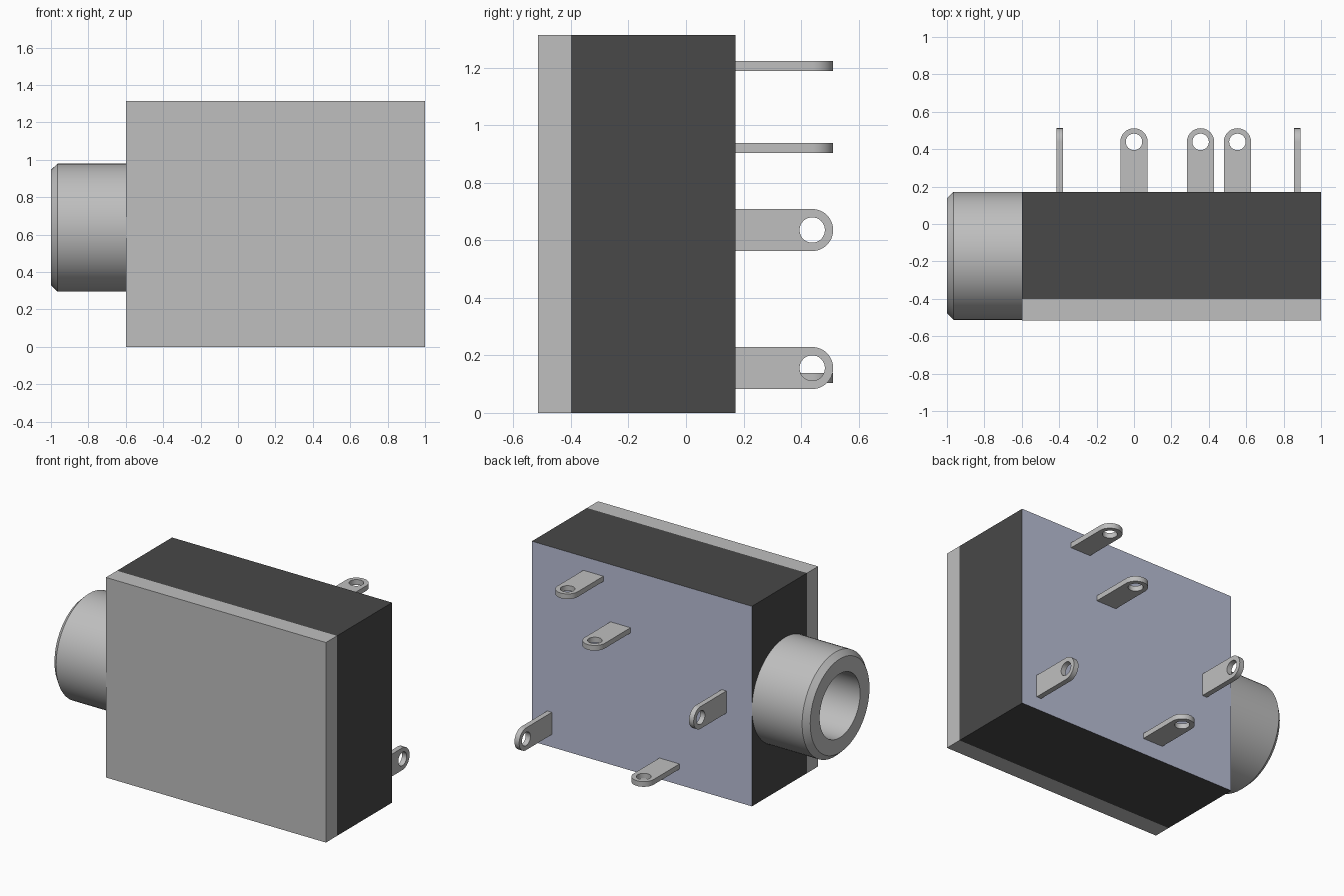
import bpy, bmesh, math
from mathutils import Matrix, Vector

cube = bpy.data.objects.get("Cube")
if cube:
    bpy.data.objects.remove(cube, do_unlink=True)


def material(name, rgb):
    m = bpy.data.materials.new(name)
    m.use_nodes = True
    m.diffuse_color = (*rgb, 1)
    m.node_tree.nodes["Principled BSDF"].inputs["Base Color"].default_value = (*rgb, 1)
    return m


GREY = material("metal grey", (0.52, 0.52, 0.52))
DARK = material("dark plastic", (0.065, 0.065, 0.065))
BLUE = material("pale blue grey", (0.49, 0.52, 0.67))


def finish(name, bm, *mats):
    bmesh.ops.recalc_face_normals(bm, faces=bm.faces)
    me = bpy.data.meshes.new(name)
    bm.to_mesh(me)
    bm.free()
    ob = bpy.data.objects.new(name, me)
    bpy.context.collection.objects.link(ob)
    for m in mats:
        me.materials.append(m)
    return ob


def smooth(ob):
    bpy.ops.object.select_all(action='DESELECT')
    ob.select_set(True)
    bpy.context.view_layer.objects.active = ob
    bpy.ops.object.shade_smooth_by_angle(angle=math.radians(30))


def box(name, lo, hi, *mats):
    bm = bmesh.new()
    lo, hi = Vector(lo), Vector(hi)
    bmesh.ops.create_cube(bm, size=1, matrix=Matrix.Translation((lo + hi) / 2) @ Matrix.Diagonal((*(hi - lo), 1)))
    if len(mats) > 1:  # rear face takes the second colour
        bm.normal_update()
        for f in bm.faces:
            f.material_index = int(f.normal.y > 0.9)
    return finish(name, bm, *mats)


# Housing and its front cover
box("housing", (-0.6, -0.4, 0), (1, 0.172, 1.315), DARK, BLUE)
box("front_cover", (-0.6, -0.515, 0), (1, -0.4, 1.315), GREY)

# Hollow socket barrel: (x, radius) profile swept round the x axis
AXIS_Y, AXIS_Z, SEG = -0.17, 0.638, 64
profile = [(-0.6, 0.342), (-0.965, 0.342), (-1.0, 0.308), (-1.0, 0.21), (-0.6, 0.21)]
bm = bmesh.new()
rings = []
for x, r in profile:
    rings.append([bm.verts.new((x, AXIS_Y + r * math.cos(2 * math.pi * i / SEG),
                                AXIS_Z + r * math.sin(2 * math.pi * i / SEG))) for i in range(SEG)])
for a, b in zip(rings, rings[1:]):
    for i in range(SEG):
        j = (i + 1) % SEG
        bm.faces.new((a[i], a[j], b[j], b[i]))
smooth(finish("socket_barrel", bm, GREY))


# Solder lugs: rounded tab with an eyelet, thickness along z (or along x if upright)
def lug(name, x, z, upright):
    half, hole, t, base, cy, n = 0.073, 0.044, 0.017, 0.165, 0.439, 24
    outer, inner = [], []
    for i in range(2 * n):
        a = math.pi * i / n
        c, s = math.cos(a), math.sin(a)
        inner.append((hole * c, cy + hole * s))
        if i <= n:  # round end
            outer.append((half * c, cy + half * s))
        else:       # straight foot, spread along the base edge
            outer.append((half * c, base))
    bm = bmesh.new()

    def ring(pts, h):
        return [bm.verts.new((u, v, h)) for u, v in pts]

    loops = [ring(outer, t), ring(inner, t), ring(inner, -t), ring(outer, -t)]
    for k in range(4):
        a, b = loops[k], loops[(k + 1) % 4]
        for i in range(2 * n):
            j = (i + 1) % (2 * n)
            bm.faces.new((a[i], a[j], b[j], b[i]))
    # Close the straight sides square at the foot
    for v in bm.verts:
        if abs(v.co.y - base) < 1e-6 and abs(v.co.x) > half * 0.98:
            v.co.x = math.copysign(half, v.co.x)
    turn = Matrix.Rotation(math.pi / 2, 4, 'Y') if upright else Matrix.Identity(4)
    bmesh.ops.transform(bm, matrix=Matrix.Translation((x, 0, z)) @ turn, verts=bm.verts)
    smooth(finish(name, bm, GREY))


lug("lug_top", 0.553, 1.207, False)
lug("lug_upper", 0.356, 0.921, False)
lug("lug_bottom", 0.0, 0.121, False)
lug("lug_barrel_side", -0.397, 0.636, True)
lug("lug_far_side", 0.872, 0.156, True)
